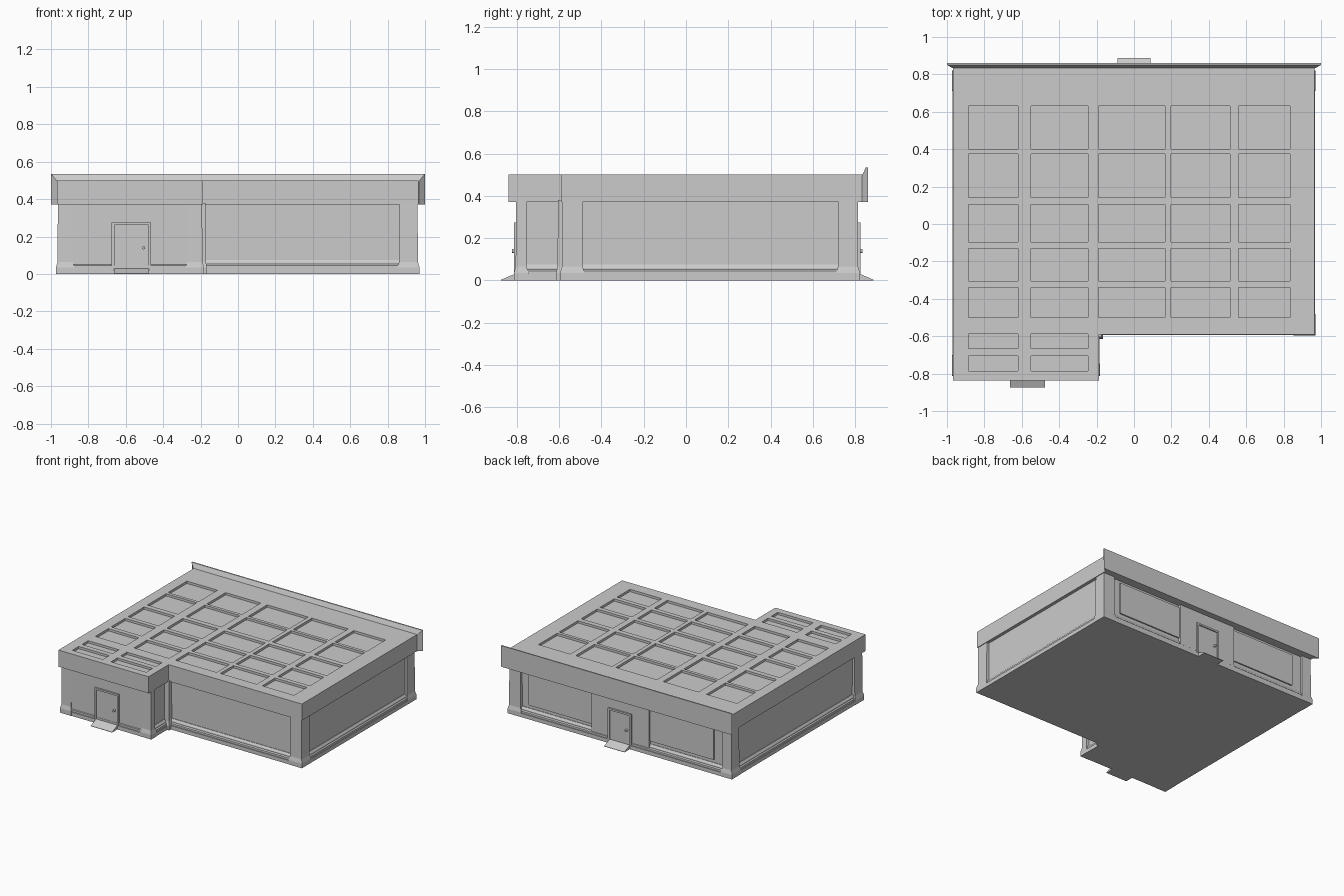
import bpy, bmesh

if "Cube" in bpy.data.objects:
    bpy.data.objects.remove(bpy.data.objects["Cube"])

RECESS = 0.022


def make(name, bm):
    bmesh.ops.recalc_face_normals(bm, faces=bm.faces)
    me = bpy.data.meshes.new(name)
    bm.to_mesh(me)
    bm.free()
    ob = bpy.data.objects.new(name, me)
    bpy.context.collection.objects.link(ob)
    return ob


def loft(bm, rings):
    """Closed solid through matching rings of 3D points."""
    vs = [[bm.verts.new(p) for p in r] for r in rings]
    n = len(vs[0])
    bm.faces.new(vs[0])
    bm.faces.new(vs[-1])
    for a, b in zip(vs, vs[1:]):
        for i in range(n):
            j = (i + 1) % n
            bm.faces.new((a[i], a[j], b[j], b[i]))


def rect(x0, x1, y0, y1, z, g=0):
    return [(x0 - g, y0 - g, z), (x1 + g, y0 - g, z),
            (x1 + g, y1 + g, z), (x0 - g, y1 + g, z)]


def box(bm, x0, x1, y0, y1, z0, z1):
    loft(bm, [rect(x0, x1, y0, y1, z0), rect(x0, x1, y0, y1, z1)])


def plan(z, d=0, front=-0.805, back=0.815):
    """L-shaped building outline, inset by d."""
    x0, xm, x1, ym = -0.965 + d, -0.19 - d, 0.963 - d, -0.587 + d
    return [(x0, front + d, z), (xm, front + d, z), (xm, ym, z),
            (x1, ym, z), (x1, back - d, z), (x0, back - d, z)]


# recessed walls with stepped plinth
bm = bmesh.new()
loft(bm, [plan(0, -0.006), plan(0.03, -0.006), plan(0.03, 0), plan(0.045, 0),
          plan(0.052, 0.008), plan(0.06, 0.008), plan(0.075, 0.018),
          plan(0.075, RECESS), plan(0.38, RECESS)])
make("walls", bm)

# corner piers with flared feet
piers = [(0.863, 0.96, -0.585, -0.49), (0.863, 0.96, 0.72, 0.812),
         (-0.963, -0.885, 0.72, 0.812), (-0.963, -0.885, -0.803, -0.71),
         (-0.27, -0.192, -0.803, -0.755), (-0.215, -0.175, -0.605, -0.572)]
for p in piers:
    bm = bmesh.new()
    loft(bm, [rect(*p, 0, 0.01), rect(*p, 0.035, 0.01),
              rect(*p, 0.065, 0.002), rect(*p, 0.38, 0)])
    make("corner_pier", bm)

# flush wall sections around the doors
bm = bmesh.new()
box(bm, -0.89, -0.25, -0.80, -0.70, 0, 0.38)
make("front_door_wall", bm)
bm = bmesh.new()
box(bm, -0.25, 0.25, 0.70, 0.812, 0, 0.38)
make("back_door_wall", bm)

# thin raised panels on the back wall
for s in (-1, 1):
    bm = bmesh.new()
    a, b = sorted((s * 0.25, s * 0.80))
    box(bm, a, b, 0.75, 0.803, 0.10, 0.35)
    make("back_panel", bm)

# roof slab with sunken panels
bm = bmesh.new()
loft(bm, [plan(0.37, -0.003, -0.835, 0.84), plan(0.50, -0.003, -0.835, 0.84)])
roof = make("roof", bm)

cols = [(-0.885, -0.62), (-0.55, -0.245), (-0.19, 0.165), (0.197, 0.512), (0.56, 0.835)]
rows = [(0.40, 0.632), (0.143, 0.375), (-0.095, 0.103), (-0.305, -0.13), (-0.50, -0.34)]
wing_rows = [(-0.665, -0.588), (-0.785, -0.705)]
bm = bmesh.new()
cells = [(c, r) for c in cols for r in rows] + [(c, r) for c in cols[:2] for r in wing_rows]
for c, r in cells:
    box(bm, *c, *r, 0.482, 0.55)
cutter = make("roof_panel_cutter", bm)
cutter.hide_render = True
mod = roof.modifiers.new("panels", "BOOLEAN")
mod.object = cutter
mod.operation = "DIFFERENCE"
mod.solver = "EXACT"
bpy.context.view_layer.objects.active = roof
bpy.ops.object.modifier_apply(modifier=mod.name)
bpy.data.objects.remove(cutter)

# raised back fascia, flaring outward to its outer face
profile = [(0.832, 0.37), (0.86, 0.37), (0.86, 0.535), (0.850, 0.535), (0.832, 0.495)]
bm = bmesh.new()
loft(bm, [[(s * (0.967 + min(0.033, (y - 0.832) * 1.8)), y, z) for y, z in profile]
          for s in (-1, 1)])
make("back_fascia", bm)


def door(name, xc, w, yw, s):
    """Door on wall plane yw, facing direction s along y."""
    def part(label, x0, x1, d, z0, z1):
        b = bmesh.new()
        box(b, x0, x1, *sorted((yw - s * 0.01, yw + s * d)), z0, z1)
        make(name + label, b)

    h = w / 2
    part("_leaf", xc - h, xc + h, 0.004, 0.03, 0.275)
    part("_jamb", xc - h, xc - h + 0.014, 0.013, 0.03, 0.275)
    part("_jamb", xc + h - 0.014, xc + h, 0.013, 0.03, 0.275)
    part("_lintel", xc - h + 0.014, xc + h - 0.014, 0.013, 0.261, 0.275)
    # entrance ramp
    r = h - 0.012
    b = bmesh.new()
    loft(b, [[(x, yw - s * 0.01, 0), (x, yw + s * 0.075, 0), (x, yw + s * 0.075, 0.003),
              (x, yw + s * 0.012, 0.03), (x, yw - s * 0.01, 0.03)] for x in (xc - r, xc + r)])
    make(name + "_ramp", b)
    # knob
    kx = xc - s * (h - 0.04)
    bpy.ops.mesh.primitive_cylinder_add(vertices=12, radius=0.009, depth=0.02,
                                        location=(kx, yw + s * 0.013, 0.14),
                                        rotation=(1.5708, 0, 0))
    bpy.context.object.name = name + "_knob"


door("front_door", -0.57, 0.21, -0.80, -1)
door("back_door", 0.0, 0.20, 0.812, 1)
